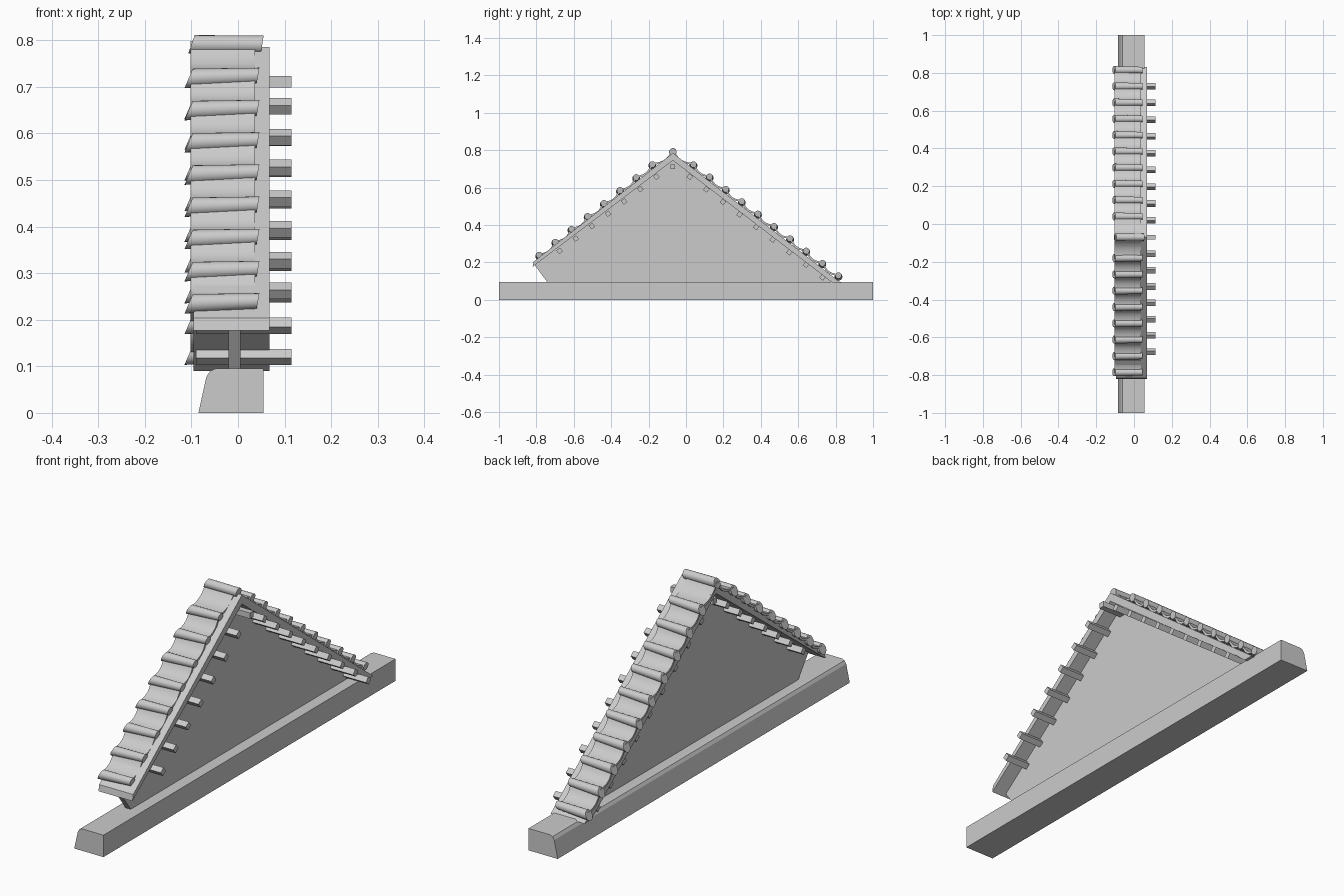
import bpy, bmesh, math
from mathutils import Vector

cube = bpy.data.objects.get("Cube")
if cube:
    bpy.data.objects.remove(cube, do_unlink=True)

GREY = (0.6, 0.6, 0.6, 1)
stone = bpy.data.materials.new("light_grey")
stone.use_nodes = True
stone.diffuse_color = GREY
stone.node_tree.nodes["Principled BSDF"].inputs["Base Color"].default_value = GREY


def loft(name, ring_a, ring_b, smooth=False):
    """Closed solid between two matching rings of points."""
    bm = bmesh.new()
    a = [bm.verts.new(p) for p in ring_a]
    b = [bm.verts.new(p) for p in ring_b]
    bm.faces.new(a)
    bm.faces.new(b[::-1])
    n = len(a)
    for i in range(n):
        bm.faces.new((a[i], b[i], b[(i + 1) % n], a[(i + 1) % n]))
    bmesh.ops.recalc_face_normals(bm, faces=bm.faces)
    mesh = bpy.data.meshes.new(name)
    bm.to_mesh(mesh)
    bm.free()
    mesh.materials.append(stone)
    obj = bpy.data.objects.new(name, mesh)
    bpy.context.collection.objects.link(obj)
    if smooth:
        bpy.ops.object.select_all(action='DESELECT')
        obj.select_set(True)
        bpy.context.view_layer.objects.active = obj
        bpy.ops.object.shade_smooth_by_angle(angle=math.radians(40))
    return obj


def prism(name, outline, x0, x1, smooth=False):
    """Extrude a (y, z) outline along x."""
    return loft(name, [(x0, y, z) for y, z in outline],
                [(x1, y, z) for y, z in outline], smooth)


def circle(centre, radius, lean, x, sides=20):
    """Ring around the x axis, with its top leaning along x."""
    pts = []
    for i in range(sides):
        t = math.tau * i / sides
        up = math.sin(t)
        pts.append((x + lean * up, centre.x + radius * math.cos(t), centre.y + radius * up))
    return pts


def spaced(first, last, count):
    first, last = Vector(first), Vector(last)
    return [first.lerp(last, i / (count - 1)) for i in range(count)]


# Base beam with one sloped, rounded side
beam = [(-0.085, 0), (0.055, 0), (0.055, 0.095), (-0.048, 0.095),
        (-0.06, 0.09), (-0.068, 0.077)]
loft("base_beam", [(x, -1, z) for x, z in beam], [(x, 1, z) for x, z in beam])

# Thin gable wall
RIDGE = -0.07
prism("gable_wall", [(-0.74, 0.093), (0.81, 0.093), (RIDGE, 0.755), (-0.81, 0.187)],
      -0.02, 0.005)

# Sloping roof boards
prism("front_roof_board", [(RIDGE, 0.785), (RIDGE, 0.745), (-0.82, 0.177), (-0.815, 0.204)],
      -0.095, 0.068)
prism("back_roof_board", [(RIDGE, 0.785), (RIDGE, 0.745), (0.785, 0.09), (0.83, 0.09)],
      -0.095, 0.068)


# Square rafter pegs below the boards
def peg(name, centre, angle):
    r = 0.0125 * math.sqrt(2)
    corners = [angle + math.pi * (0.25 + 0.5 * i) for i in range(4)]
    prism(name, [(centre.x + r * math.cos(a), centre.y + r * math.sin(a)) for a in corners],
          -0.09, 0.115)


peg("ridge_peg", Vector((RIDGE, 0.711)), 0)
for c in spaced((-0.158, 0.658), (-0.676, 0.262), 7):
    peg("front_rafter_peg", c, math.radians(37.4))
for c in spaced((0.02, 0.658), (0.73, 0.12), 9):
    peg("back_rafter_peg", c, math.radians(-37.4))


# Tapered cover tiles, with leaning ends
def cover_tile(name, centre, drop):
    loft(name, circle(centre - Vector((0, drop)), 0.021, 0.009, -0.106),
         circle(centre, 0.017, 0.003, 0.043), True)


# Sagging pan tiles between neighbouring cover tiles
def pan_tile(name, a, b, steps=10):
    along = (b - a).normalized()
    normal = Vector((-along.y, along.x))
    if normal.y < 0:
        normal = -normal
    top, bottom = [], []
    for i in range(steps + 1):
        t = i / steps
        p = a.lerp(b, t) + normal * (0.008 - 0.02 * math.sin(math.pi * t))
        top.append(p)
        bottom.append(p - normal * 0.01)
    prism(name, top + bottom[::-1], -0.102, 0.037, True)


ridge = Vector((RIDGE, 0.791))
loft("ridge_tile", circle(ridge, 0.02, 0.007, -0.1), circle(ridge, 0.019, 0.003, 0.052), True)
rows = {"front": spaced((-0.18, 0.724), (-0.785, 0.24), 8),
        "back": spaced((0.04, 0.724), (0.815, 0.13), 10)}
for side, centres in rows.items():
    for c in centres:
        cover_tile(side + "_cover_tile", c, 0.006)
    chain = [ridge] + centres
    for a, b in zip(chain, chain[1:]):
        pan_tile(side + "_pan_tile", a, b)
